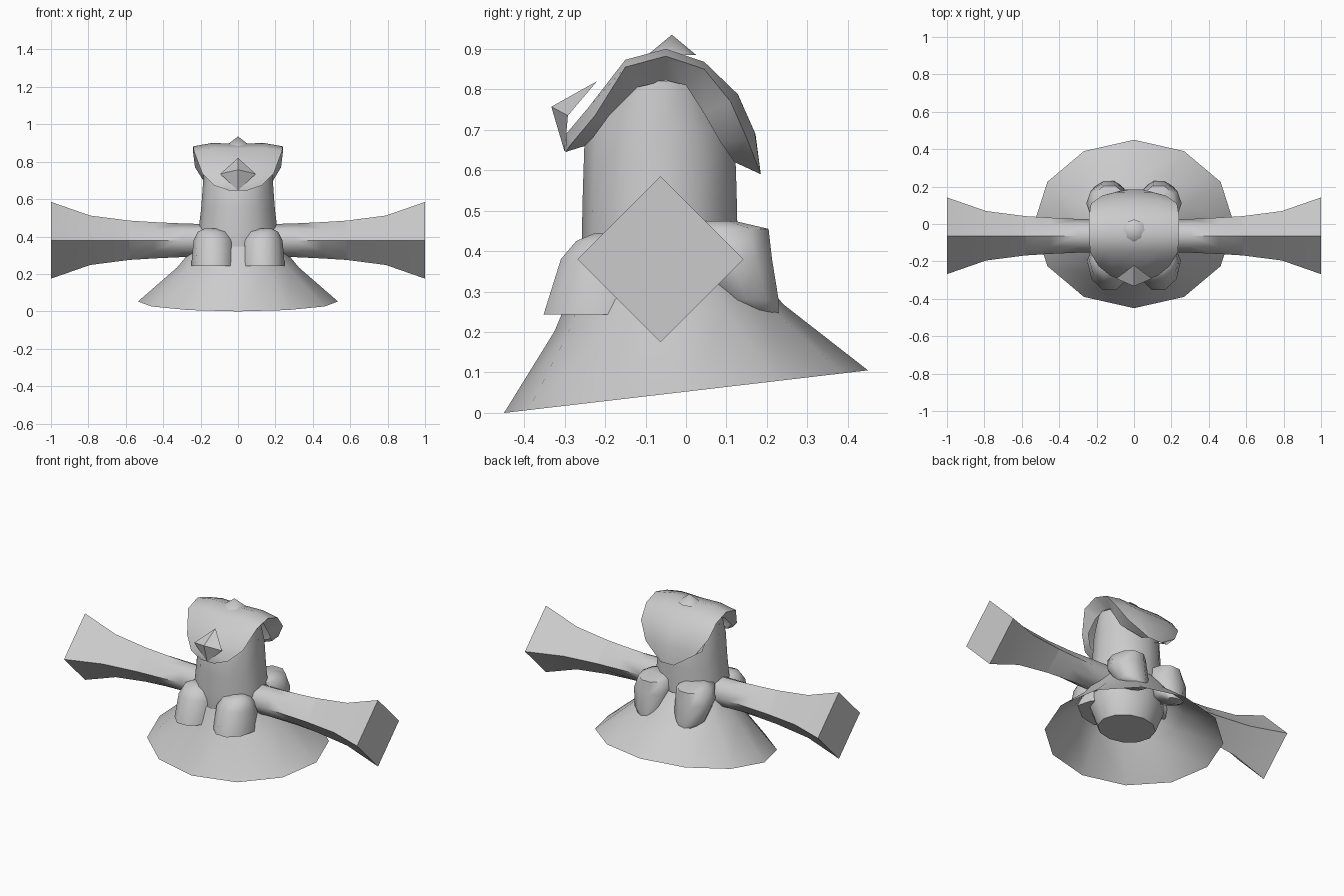
import bpy, math

if "Cube" in bpy.data.objects:
    bpy.data.objects.remove(bpy.data.objects["Cube"])

mat = bpy.data.materials.new("light_grey")
mat.diffuse_color = (0.6, 0.6, 0.6, 1)
mat.use_nodes = True
mat.node_tree.nodes["Principled BSDF"].inputs["Base Color"].default_value = mat.diffuse_color


def build(name, verts, faces, angle=40):
    me = bpy.data.meshes.new(name)
    me.from_pydata(verts, [], faces)
    me.materials.append(mat)
    ob = bpy.data.objects.new(name, me)
    bpy.context.collection.objects.link(ob)
    bpy.ops.object.select_all(action='DESELECT')
    ob.select_set(True)
    bpy.context.view_layer.objects.active = ob
    bpy.ops.object.mode_set(mode='EDIT')
    bpy.ops.mesh.select_all(action='SELECT')
    bpy.ops.mesh.normals_make_consistent(inside=False)
    bpy.ops.object.mode_set(mode='OBJECT')
    bpy.ops.object.shade_smooth_by_angle(angle=math.radians(angle))
    return ob


def loft(name, rings, start=True, end=True, angle=40):
    """Skin a list of equal closed rings."""
    n = len(rings[0])
    verts = [p for r in rings for p in r]
    faces = [(k*n + i, k*n + (i+1) % n, (k+1)*n + (i+1) % n, (k+1)*n + i)
             for k in range(len(rings) - 1) for i in range(n)]
    if start:
        faces.append(tuple(range(n)))
    if end:
        faces.append(tuple(range(len(verts) - n, len(verts))))
    return build(name, verts, faces, angle)


def ellipse(cx, cy, z, rx, ry, n=12, tilt=0.0):
    """Horizontal ring, rising toward the back by tilt."""
    out = []
    for i in range(n):
        a = 2 * math.pi * i / n
        dy = ry * math.sin(a)
        out.append((cx + rx * math.cos(a), cy + dy, z + tilt * dy))
    return out


# Body column
loft("body", [ellipse(0, -0.065, z, rx, ry) for z, rx, ry in (
    (0.13, 0.17, 0.15), (0.25, 0.22, 0.19), (0.42, 0.213, 0.193),
    (0.55, 0.197, 0.19), (0.7, 0.186, 0.185), (0.82, 0.18, 0.12))])

# Flared skirt, open underneath
loft("skirt", [ellipse(0, 0, 0.0525, 0.535, 0.45, tilt=0.117),
               ellipse(0, -0.042, 0.235, 0.325, 0.283, tilt=0.117),
               ellipse(0, -0.065, 0.37, 0.215, 0.2, tilt=0.117)],
     start=False, end=False)

# Arms with square flared cuffs
def arm_ring(x, r, roundness):
    out = []
    for i in range(8):
        a = i * math.pi / 4
        q = r if i % 2 == 0 else r * (0.7071 + 0.2929 * roundness)
        out.append((x, -0.063 + q * math.cos(a), 0.38 + q * math.sin(a)))
    return out

for side, s in (("right", 1), ("left", -1)):
    loft(side + "_sleeve", [arm_ring(s * x, r, k) for x, r, k in (
        (0.15, 0.086, 1), (0.3, 0.09, 0.8), (0.45, 0.097, 0.4), (0.58, 0.105, 0))],
        end=False, angle=60)
    loft(side + "_cuff", [arm_ring(s * x, r, 0) for x, r in (
        (0.58, 0.105), (0.79, 0.132), (1.0, 0.205))], start=False)

    # Pouches
    loft(side + "_front_pouch", [ellipse(s * cx, -0.2, z, rx, ry, 10)
         for cx, z, rx, ry in ((0.132, 0.243, 0.118, 0.16), (0.13, 0.38, 0.108, 0.115),
                               (0.135, 0.425, 0.08, 0.075), (0.145, 0.443, 0.035, 0.03))],
         angle=60)
    loft(side + "_back_pouch", [ellipse(s * cx, cy, z, rx, ry, 10)
         for cx, cy, z, rx, ry in (
             (0.13, 0.2, 0.24, 0.05, 0.03), (0.135, 0.15, 0.28, 0.095, 0.083),
             (0.14, 0.11, 0.38, 0.115, 0.108), (0.13, 0.09, 0.455, 0.1, 0.12),
             (0.125, 0.08, 0.475, 0.06, 0.04))], angle=60)

# Draped cap: outer edge (y, z, half width) and the inner rail (y, z) on the body
edge = [(-0.298, 0.645, 0.045), (-0.278, 0.672, 0.125), (-0.225, 0.735, 0.19),
        (-0.15, 0.855, 0.235), (-0.05, 0.882, 0.24), (0.045, 0.85, 0.24),
        (0.11, 0.77, 0.23), (0.152, 0.675, 0.17), (0.185, 0.59, 0.045)]
inner = [(-0.25, 0.66), (-0.23, 0.68), (-0.19, 0.735), (-0.12, 0.805), (-0.05, 0.822),
         (0.0, 0.81), (0.045, 0.74), (0.085, 0.67), (0.12, 0.62)]
rows = []
for i, ((y, z, w), (iy, iz)) in enumerate(zip(edge, inner)):
    b = 0 if i in (0, 8) else 0.018        # crown bulge
    by = -b if i < 3 else (b if i > 5 else 0)
    iw = min(0.175, w)
    rows.append([(-iw, iy, iz), (-w, y, z), (-w * 0.58, y + by, z + b),
                 (0, y + by * 1.1, z + b * 0.8),
                 (w * 0.58, y + by, z + b), (w, y, z), (iw, iy, iz)])
cap_faces = [(r*7 + c, r*7 + c + 1, r*7 + c + 8, r*7 + c + 7)
             for r in range(len(rows) - 1) for c in range(6)]
build("cap", [p for r in rows for p in r], cap_faces, 50)

# Point on the crown
base = ellipse(0, -0.035, 0.885, 0.065, 0.06, 8)
build("crown_point", base + [(0, -0.035, 0.935)],
      [(i, (i + 1) % 8, 8) for i in range(8)], 50)

# Beak-like badge on the front of the cap
build("front_badge", [(0, -0.333, 0.757), (0.095, -0.292, 0.735), (0, -0.3, 0.645),
                      (-0.095, -0.292, 0.735), (0, -0.22, 0.82)],
      [(0, 1, 2), (0, 2, 3), (0, 4, 1), (0, 3, 4)], 20)
